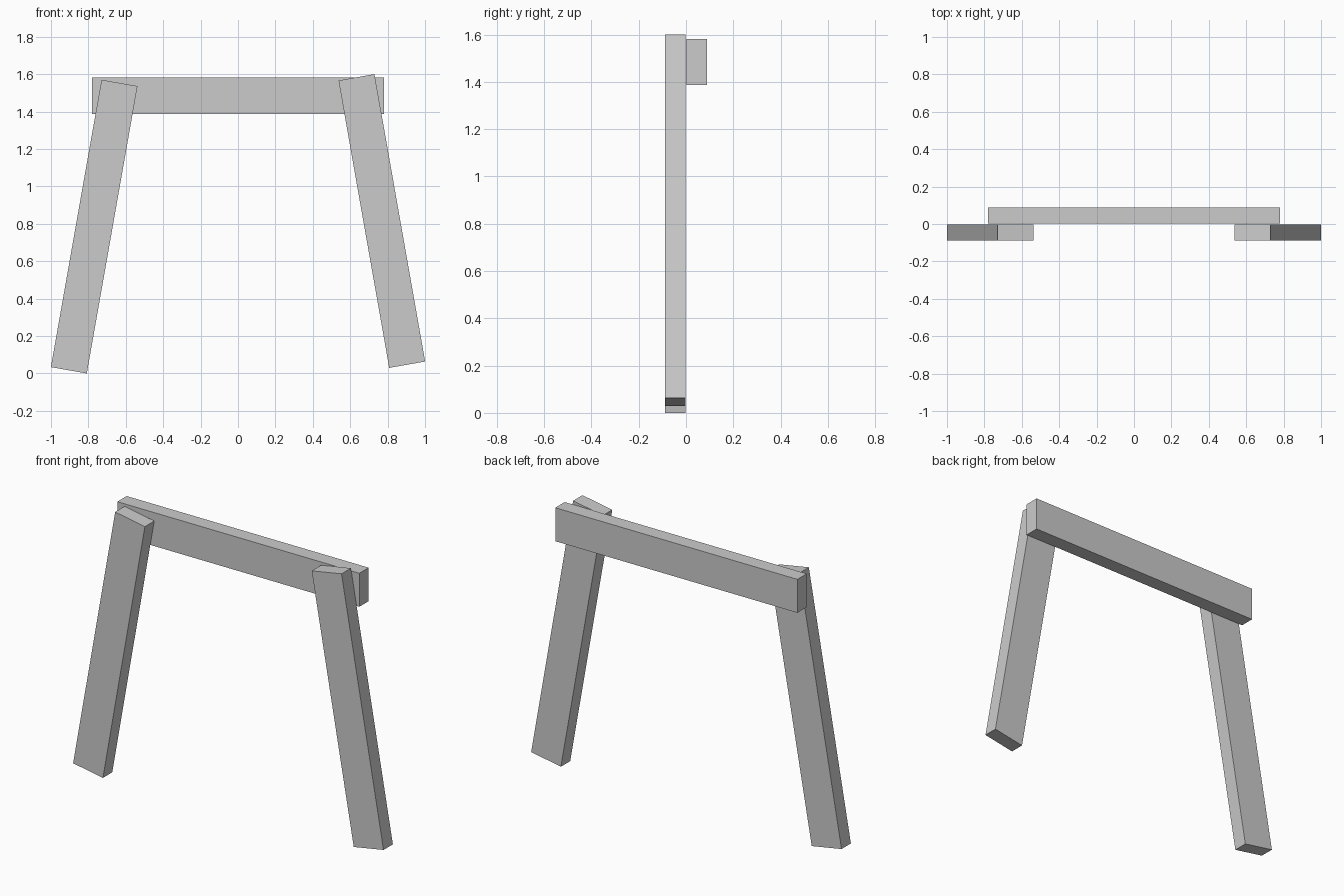
import bpy
from math import radians

if "Cube" in bpy.data.objects:
    bpy.data.objects.remove(bpy.data.objects["Cube"])

LENGTH, WIDTH, THICK = 1.56, 0.195, 0.086


def plank(name, centre, tilt):
    """One board, lengthwise along z before tilting about y."""
    bpy.ops.mesh.primitive_cube_add(size=1, location=centre)
    board = bpy.context.object
    board.name = name
    board.scale = (WIDTH, THICK, LENGTH)
    board.rotation_euler.y = radians(tilt)
    bpy.ops.object.transform_apply(location=False, rotation=False, scale=True)
    return board


# Splayed legs at the front; the right one sits slightly higher
plank("left_leg", (-0.769, -0.046, 0.785), 10)
plank("right_leg", (0.769, -0.046, 0.815), -10)

# Crossbeam behind the legs
plank("crossbeam", (0, 0.046, 1.484), 90)
